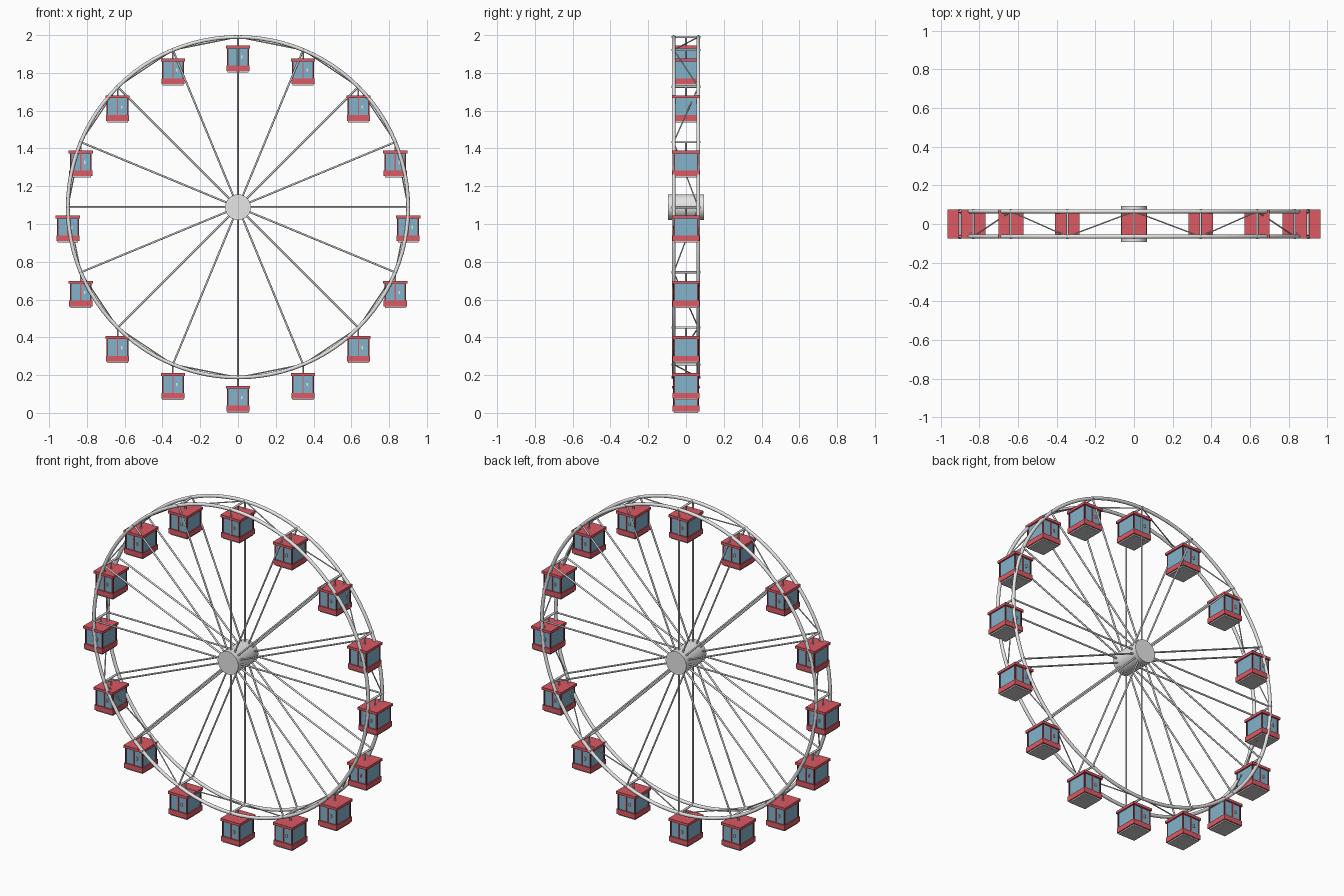
import bpy, bmesh, math
from mathutils import Vector, Matrix

cube = bpy.data.objects.get("Cube")
if cube:
    bpy.data.objects.remove(cube, do_unlink=True)


def material(name, r, g, b):
    m = bpy.data.materials.new(name)
    m.use_nodes = True
    m.diffuse_color = (r, g, b, 1)
    m.node_tree.nodes["Principled BSDF"].inputs["Base Color"].default_value = (r, g, b, 1)
    return m


RED = material("cabin red", 0.72, 0.1, 0.125)
MAROON = material("dark trim", 0.2, 0.04, 0.05)
BLUE = material("window blue", 0.23, 0.45, 0.6)
LIGHT = material("light steel", 0.79, 0.79, 0.79)
FLOOR = material("floor grey", 0.6, 0.6, 0.6)
CABIN_MATS = [RED, MAROON, BLUE, LIGHT, FLOOR]

COUNT = 16
CENTRE = 1.089      # height of the axle
RADIUS = 0.901      # rim centre line
RIM_Y = 0.065       # distance of each rim from the middle


def rim_point(i, y, r=RADIUS):
    a = 2 * math.pi * i / COUNT
    return Vector((r * math.sin(a), y, CENTRE + r * math.cos(a)))


def finish(name, bm, mats, smooth=False):
    mesh = bpy.data.meshes.new(name)
    bm.to_mesh(mesh)
    bm.free()
    for m in mats:
        mesh.materials.append(m)
    ob = bpy.data.objects.new(name, mesh)
    bpy.context.collection.objects.link(ob)
    if smooth:
        bpy.ops.object.select_all(action="DESELECT")
        ob.select_set(True)
        bpy.context.view_layer.objects.active = ob
        bpy.ops.object.shade_smooth_by_angle(angle=math.radians(50))
    return ob


def paint(verts, index):
    for f in {f for v in verts for f in v.link_faces}:
        f.material_index = index


def rod(bm, a, b, r, sides=8, index=0):
    d = b - a
    rot = d.to_track_quat("Z", "Y").to_matrix().to_4x4()
    res = bmesh.ops.create_cone(bm, cap_ends=True, segments=sides, radius1=r, radius2=r,
                                depth=d.length, matrix=Matrix.Translation((a + b) / 2) @ rot)
    paint(res["verts"], index)


def box(bm, x, y, z0, z1, hx, hy, index):
    """Box centred on x, y with half sizes hx, hy."""
    verts = bmesh.ops.create_cube(bm, size=2)["verts"]
    for v in verts:
        v.co = (x + v.co.x * hx, y + v.co.y * hy, z1 if v.co.z > 0 else z0)
    paint(verts, index)


# Two round rims
for name, y in (("front_rim", -RIM_Y), ("back_rim", RIM_Y)):
    bpy.ops.mesh.primitive_torus_add(major_radius=RADIUS, minor_radius=0.01, major_segments=96,
                                     minor_segments=12, location=(0, y, CENTRE),
                                     rotation=(math.pi / 2, 0, 0))
    rim = bpy.context.object
    rim.name = name
    rim.data.materials.append(LIGHT)
    bpy.ops.object.shade_smooth_by_angle(angle=math.radians(60))

# Hub drum
bm = bmesh.new()
rod(bm, Vector((0, -0.094, CENTRE)), Vector((0, 0.094, CENTRE)), 0.068, 32)
finish("hub", bm, [LIGHT], True)

# Spokes on both sides
bm = bmesh.new()
for i in range(COUNT):
    for y in (-RIM_Y, RIM_Y):
        rod(bm, rim_point(i, y, 0.05), rim_point(i, y), 0.005)
finish("spokes", bm, [LIGHT], True)

# Axles joining the rims, with ends just proud of them
bm = bmesh.new()
for i in range(COUNT):
    rod(bm, rim_point(i, -RIM_Y - 0.012), rim_point(i, RIM_Y + 0.012), 0.006)
finish("cabin_axles", bm, [LIGHT], True)

# Zigzag braces between the rims
bm = bmesh.new()
for i in range(COUNT):
    side = RIM_Y if i % 2 == 0 else -RIM_Y
    rod(bm, rim_point(i, side), rim_point(i + 1, -side), 0.0035)
finish("zigzag_braces", bm, [LIGHT], True)

# Cabin, with its origin at the hanging point
HX, HY = 0.057, 0.066
bm = bmesh.new()
rod(bm, Vector((0, 0, -0.05)), Vector((0, 0, 0.004)), 0.0045, 8, 3)       # hanger
box(bm, 0, 0, -0.06, -0.045, 0.064, 0.074, 0)                             # roof
box(bm, 0, 0, -0.15, -0.06, HX - 0.002, HY - 0.002, 2)                    # windows
box(bm, 0, 0, -0.18, -0.15, 0.061, 0.071, 0)                              # lower band
box(bm, 0, 0, -0.188, -0.18, 0.055, 0.064, 4)                             # floor
for sx in (-1, 1):
    for sy in (-1, 1):
        box(bm, sx * (HX - 0.003), sy * (HY - 0.003), -0.15, -0.06, 0.004, 0.004, 1)  # corner posts
for s in (-1, 1):
    box(bm, 0, s * HY, -0.15, -0.06, 0.003, 0.003, 0)                     # door edge
    box(bm, -s * 0.021, s * HY, -0.115, -0.098, 0.004, 0.004, 3)          # door handle
cabin = finish("cabin_1", bm, CABIN_MATS)
cabin.location = rim_point(0, 0)

# Remaining cabins share the mesh and hang upright
for i in range(1, COUNT):
    ob = bpy.data.objects.new(f"cabin_{i + 1}", cabin.data)
    ob.location = rim_point(i, 0)
    bpy.context.collection.objects.link(ob)
